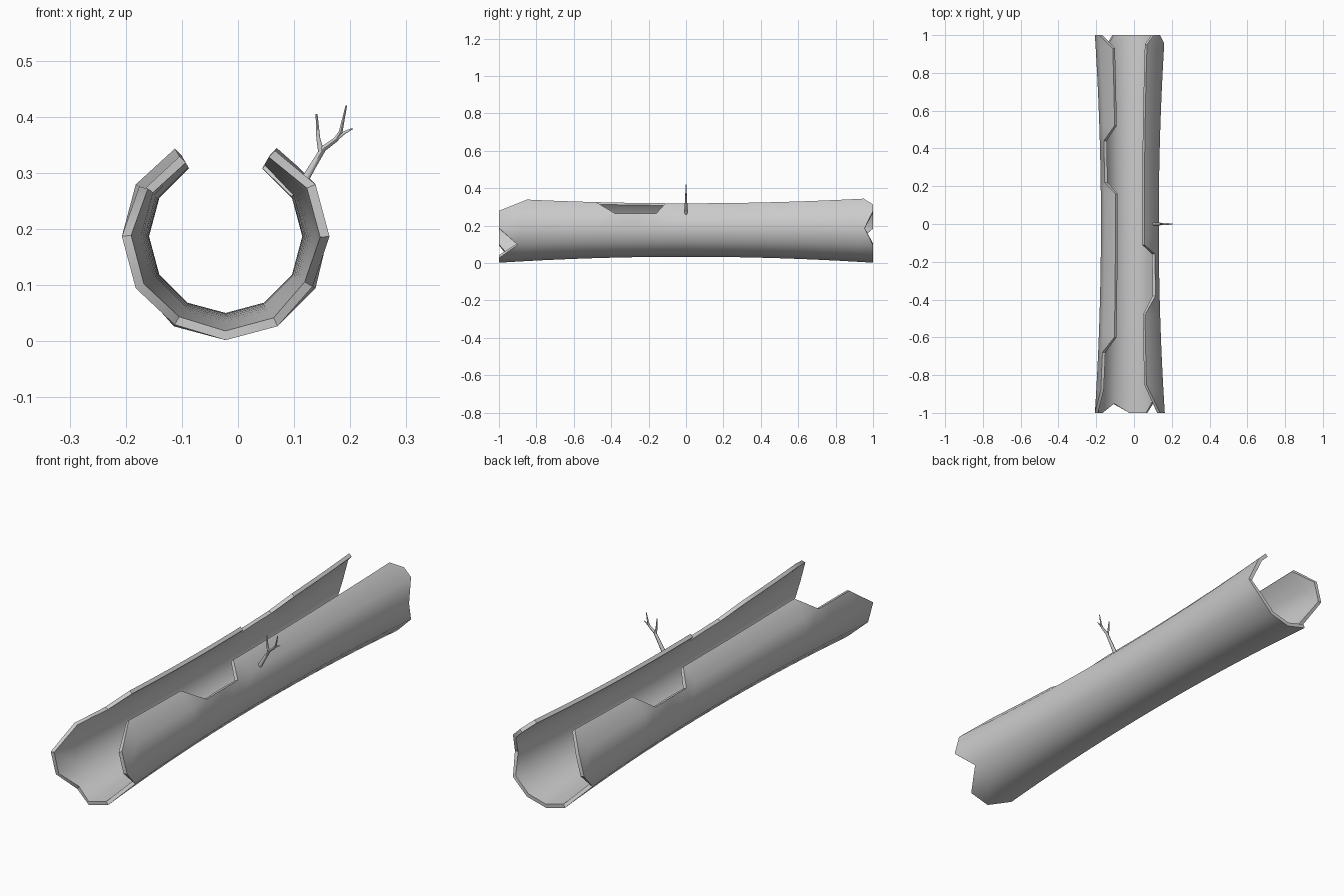
import bpy, bmesh
from math import cos, sin, radians
from mathutils import Vector

cube = bpy.data.objects.get("Cube")
if cube:
    bpy.data.objects.remove(cube)

grey = bpy.data.materials.new("bark grey")
grey.use_nodes = True
colour = (0.6, 0.6, 0.6, 1)
grey.diffuse_color = colour
grey.node_tree.nodes["Principled BSDF"].inputs["Base Color"].default_value = colour

CX, CZ = -0.022, 0.187
STATIONS = [-1, -0.88, -0.78, -0.68, -0.58, -0.48, -0.38, -0.26, -0.16, -0.06, 0.06,
            0.16, 0.22, 0.33, 0.44, 0.52, 0.62, 0.72, 0.82, 0.92, 1]


def point(angle, y):
    """Point on the bark, which flares toward both ends."""
    r = 0.153 + 0.032 * y * y
    a = radians(angle)
    return Vector((CX + r * cos(a), y, CZ + r * sin(a)))


def finish(obj, angle):
    bpy.ops.object.select_all(action='DESELECT')
    obj.select_set(True)
    bpy.context.view_layer.objects.active = obj
    if obj.type == 'CURVE':
        bpy.ops.object.convert(target='MESH')
    for mod in list(obj.modifiers):
        bpy.ops.object.modifier_apply(modifier=mod.name)
    bpy.ops.object.shade_smooth_by_angle(angle=radians(angle))


# Log shell: twelve-sided tube, open on top, with broken ends and edges
bm = bmesh.new()


def add_face(points):
    unique = []
    for p in points:
        if all((p - q).length > 1e-5 for q in unique):
            unique.append(p)
    if len(unique) > 2:
        bm.faces.new([bm.verts.new(p) for p in unique])


def panel(a0, range0, a1, range1):
    """Strip between two lengthwise lines, each cut to its own y range."""
    def clamp(y, span):
        return min(max(y, span[0]), span[1])
    for s, t in zip(STATIONS, STATIONS[1:]):
        add_face([point(a0, clamp(s, range0)), point(a0, clamp(t, range0)),
                  point(a1, clamp(t, range1)), point(a1, clamp(s, range1))])


# Splits pull single lines in from the ends
ends = {-30: (-0.9, 1), 0: (-1, 0.955), -120: (-0.95, 1), -150: (-1, 0.9), -210: (-0.88, 1)}
for a in range(-210, 30, 30):
    panel(a, ends.get(a, (-1, 1)), a + 30, ends.get(a + 30, (-1, 1)))

# Upper panels with gaps broken out of the rim
panel(30, (-1, -0.38), 60, (-0.85, -0.48))
panel(30, (-0.16, 1), 60, (-0.11, 0.95))
add_face([point(30, 1), (point(30, 1) + point(60, 1)) / 2, point(60, 0.95)])
panel(-240, (-0.6, 0.16), -210, (-0.68, 0.22))
panel(-240, (0.52, 0.93), -210, (0.44, 1))

bmesh.ops.remove_doubles(bm, verts=bm.verts, dist=1e-4)
mesh = bpy.data.meshes.new("log_shell")
bm.to_mesh(mesh)
bm.free()
shell = bpy.data.objects.new("log_shell", mesh)
bpy.context.collection.objects.link(shell)
mesh.materials.append(grey)
solid = shell.modifiers.new("bark thickness", 'SOLIDIFY')
solid.thickness = 0.016
solid.offset = -1
solid.use_even_offset = True
finish(shell, 40)

# Twig: a tapering stem that forks, points as (x, z, radius)
curve = bpy.data.curves.new("twig", 'CURVE')
curve.dimensions = '3D'
curve.bevel_depth = 1
curve.bevel_resolution = 1
curve.use_fill_caps = True
branches = [
    [(0.106, 0.265, 0.009), (0.132, 0.31, 0.007), (0.152, 0.343, 0.006),
     (0.175, 0.36, 0.005), (0.183, 0.373, 0.004), (0.193, 0.42, 0.0015)],
    [(0.148, 0.338, 0.006), (0.143, 0.362, 0.004), (0.14, 0.405, 0.002)],
    [(0.178, 0.363, 0.004), (0.19, 0.372, 0.003), (0.204, 0.379, 0.0015)],
]
for branch in branches:
    spline = curve.splines.new('POLY')
    spline.points.add(len(branch) - 1)
    for p, (x, z, r) in zip(spline.points, branch):
        p.co = (x, 0, z, 1)
        p.radius = r
twig = bpy.data.objects.new("twig", curve)
bpy.context.collection.objects.link(twig)
curve.materials.append(grey)
finish(twig, 60)
